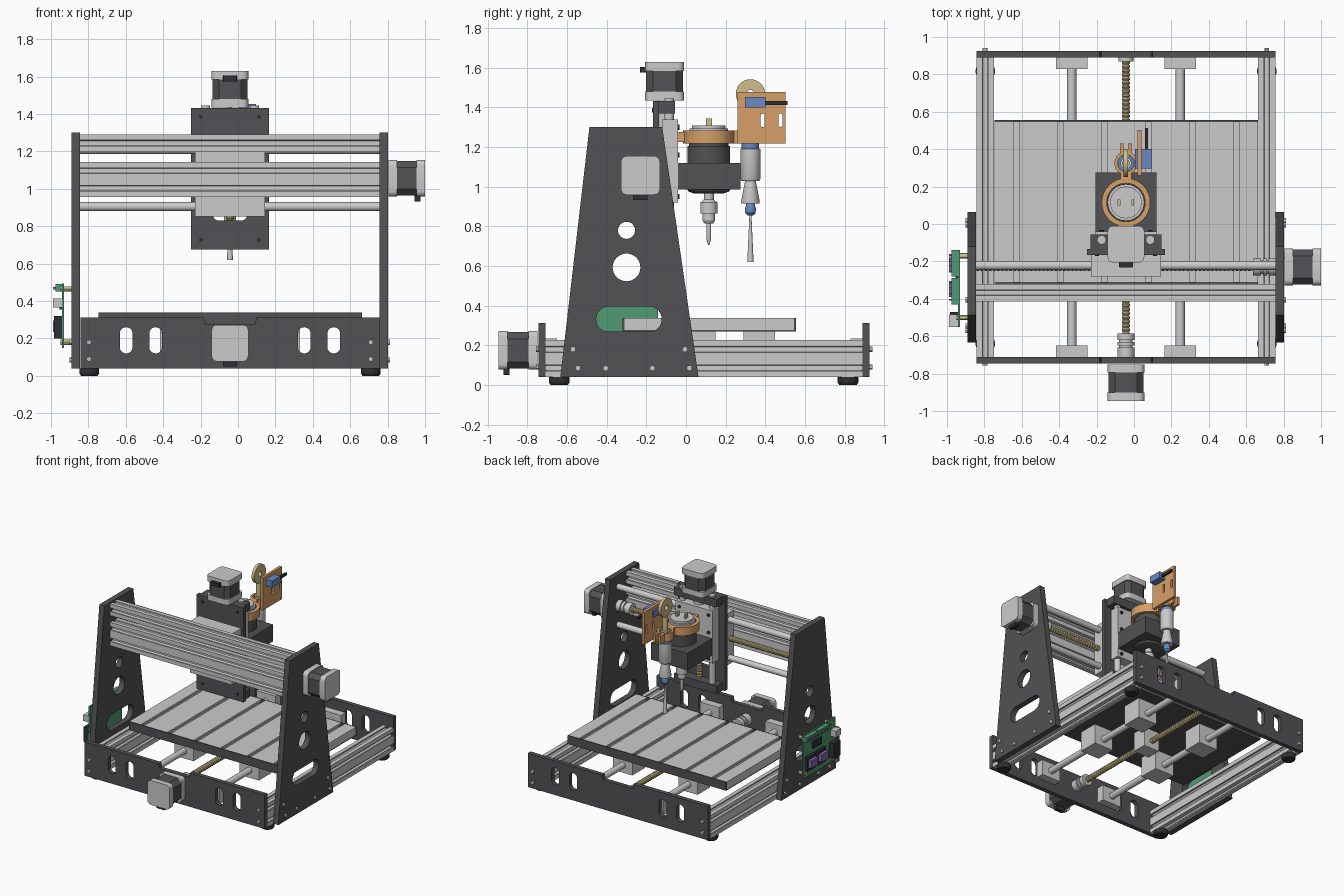
import bpy, bmesh, math

if "Cube" in bpy.data.objects:
    bpy.data.objects.remove(bpy.data.objects["Cube"])

CX = -0.043   # machine centre line in x


def mat(name, r, g, b):
    m = bpy.data.materials.new(name)
    m.diffuse_color = (r, g, b, 1)
    m.use_nodes = True
    m.node_tree.nodes["Principled BSDF"].inputs["Base Color"].default_value = m.diffuse_color
    return m


DARK = mat("dark_panel", .085, .085, .09)
BLACK = mat("black_plastic", .03, .03, .035)
ORANGE = mat("orange_plastic", .68, .35, .14)
GREEN = mat("board_green", .08, .33, .17)
BRASS = mat("brass", .62, .52, .25)
BLUE = mat("blue_plastic", .14, .25, .55)
PURPLE = mat("purple_plastic", .25, .13, .45)


# In-plane coordinates (u, v) and position w along an axis -> world
def world(axis, u, v, w):
    return {'x': (w, u, v), 'y': (u, w, v), 'z': (u, v, w)}[axis]


def finish(name, bm, m):
    bmesh.ops.recalc_face_normals(bm, faces=bm.faces)
    me = bpy.data.meshes.new(name)
    bm.to_mesh(me)
    if m:
        me.materials.append(m)
    ob = bpy.data.objects.new(name, me)
    bpy.context.collection.objects.link(ob)
    return ob


def box(name, x0, x1, y0, y1, z0, z1, m=None):
    return prism(name, [[(x0, y0), (x1, y0), (x1, y1), (x0, y1)]], 'z', z0, z1, m)


# Outline with holes, extruded from a to b along an axis
def prism(name, loops, axis, a, b, m=None):
    cu = bpy.data.curves.new(name + "_outline", 'CURVE')
    cu.dimensions, cu.fill_mode, cu.extrude = '2D', 'BOTH', abs(b - a) / 2
    for loop in loops:
        s = cu.splines.new('POLY')
        s.points.add(len(loop) - 1)
        for p, (u, v) in zip(s.points, loop):
            p.co = (u, v, 0, 1)
        s.use_cyclic_u = True
    tmp = bpy.data.objects.new(name + "_outline", cu)
    bpy.context.collection.objects.link(tmp)
    dg = bpy.context.evaluated_depsgraph_get()
    me = bpy.data.meshes.new_from_object(tmp.evaluated_get(dg))
    bm = bmesh.new()
    bm.from_mesh(me)
    bpy.data.objects.remove(tmp)
    bpy.data.meshes.remove(me)
    bmesh.ops.remove_doubles(bm, verts=bm.verts, dist=1e-5)
    for v in bm.verts:
        v.co = world(axis, v.co.x, v.co.y, v.co.z + (a + b) / 2)
    return finish(name, bm, m)


# Turned part: pts are (position along axis, radius)
def lathe(name, axis, c, pts, m=None, n=32):
    bm = bmesh.new()
    rings = [[bm.verts.new(world(axis, c[0] + r * math.cos(2 * math.pi * i / n),
                                 c[1] + r * math.sin(2 * math.pi * i / n), w)) for i in range(n)]
             for w, r in pts]
    for p, q in zip(rings, rings[1:]):
        for i in range(n):
            bm.faces.new((p[i], p[(i + 1) % n], q[(i + 1) % n], q[i]))
    bm.faces.new(rings[0])
    bm.faces.new(rings[-1])
    return finish(name, bm, m)


def cyl(name, axis, c, a, b, r, m=None, n=32):
    return lathe(name, axis, c, [(a, r), (b, r)], m, n)


def screw(name, axis, c, a, b, r=.022, pitch=.022):
    k = int((b - a) / pitch)
    pts = [(a + pitch * (i + f), r * s) for i in range(k) for f, s in ((0, .78), (.3, 1), (.6, 1), (.9, .78))]
    return lathe(name, axis, c, pts, BRASS, 14)


def rrect(u, v, hu, hv, r, seg=5):
    return [(u + su * (hu - r) + r * math.cos(t), v + sv * (hv - r) + r * math.sin(t))
            for q, (su, sv) in enumerate(((1, 1), (-1, 1), (-1, -1), (1, -1)))
            for t in [math.pi / 2 * (q + i / seg) for i in range(seg + 1)]]


def circle(u, v, r, n=32):
    return [(u + r * math.cos(2 * math.pi * i / n), v + r * math.sin(2 * math.pi * i / n)) for i in range(n)]


# Slotted aluminium profile, nu x nv cells
def t_slot(name, axis, u, v, nu, nv, a, b):
    c = .0935
    slot = [(-.015, 0), (-.015, .01), (-.027, .01), (-.012, .03), (.012, .03), (.027, .01), (.015, .01), (.015, 0)]
    hu, hv, pts = nu * c / 2, nv * c / 2, []
    for k, (length, depth, cells) in enumerate(((hu, hv, nu), (hv, hu, nv)) * 2):
        co, si = ((1, 0), (0, 1), (-1, 0), (0, -1))[k]
        edge = [(-length, 0)] + [(-length + c * (i + .5) + s, d) for i in range(cells) for s, d in slot]
        pts += [(u + t * co - (d - depth) * si, v + t * si + (d - depth) * co) for t, d in edge]
    return prism(name, [pts], axis, a, b)


def motor(name, axis, c, face, s):
    u, v = c
    h = .098
    prism(name + "_front_cap", [rrect(u, v, h, h, .03)], axis, face, face + s * .045)
    prism(name + "_core", [rrect(u, v, h - .005, h - .005, .035, 1)], axis, face + s * .045, face + s * .15, DARK)
    prism(name + "_rear_cap", [rrect(u, v, h, h, .03)], axis, face + s * .15, face + s * .195)
    prism(name + "_connector", [rrect(u, v - h - .008, .037, .018, .003, 1)], axis, face + s * .14, face + s * .17, BLACK)


# Base frame: side rails, end plates, feet
for side, x in (("left", -.795), ("right", .71)):
    t_slot(side + "_base_rail", 'y', x, .1325, 1, 2, -.71, .89)
    for end, y in (("front", -.64), ("back", .817)):
        lathe(f"{side}_{end}_foot", 'z', (x, y), [(0, .044), (.012, .052), (.04, .052)], BLACK)
outline = [(-.842, .04), (.757, .04), (.757, .312), (.10, .312), (.09, .275), (-.175, .275), (-.185, .312), (-.842, .312)]
slots = [rrect(CX + d, .19, .034, .07, .033) for d in (-.555, -.397, .397, .555)]
for end, a, b, head in (("front", -.745, -.71, -.757), ("back", .89, .925, .94)):
    prism(end + "_plate", [outline] + slots, 'y', a, b, DARK)
    for x in (-.797, .71):
        for z in (.09, .18):
            cyl(end + "_plate_bolt", 'y', (x, z), head, a if end == "front" else b, .013, None, 12)

# Gantry side plates
side_loops = [[(-.634, .04), (.063, .04), (-.12, 1.302), (-.487, 1.302)],
              circle(-.30, .78, .043), circle(-.30, .593, .07), rrect(-.288, .332, .165, .063, .062, 8)]
for side, a, b, s in (("left", -.89, -.845, -1), ("right", .757, .802, 1)):
    prism(side + "_gantry_plate", side_loops, 'x', a, b, DARK)
    face = a if s < 0 else b
    for y, z in ((-.57, .18), (-.005, .18), (-.545, .085), (-.405, .085), (-.17, .085), (.017, .085)):
        cyl(side + "_plate_screw", 'x', (y, z), face, face + s * .01, .014, None, 12)

# Y axis: rods, end supports, bearings, drive
for x in (CX - .29, CX + .29):
    cyl("bed_rod", 'y', (x, .17), -.71, .89, .025)
    for y0, y1 in ((-.71, -.65), (.83, .89)):
        box("bed_rod_support", x - .085, x + .085, y0, y1, .11, .235)
    for y in (-.13, .37):
        box("bed_bearing_block", x - .085, x + .085, y - .08, y + .08, .11, .27)
screw("bed_lead_screw", 'y', (CX, .175), -.62, .89)
box("bed_nut_block", CX - .07, CX + .07, .03, .15, .115, .27)
cyl("bed_screw_end_bearing", 'y', (CX, .175), .87, .89, .04)
lathe("bed_coupling", 'y', (CX, .175), [(-.71, .045), (-.66, .045), (-.66, .036), (-.65, .036), (-.65, .045), (-.63, .045),
                                         (-.63, .036), (-.62, .036), (-.62, .045), (-.585, .045)])
motor("bed_motor", 'y', (CX, .175), -.75, -1)

# Work bed with T grooves
top = [(-.745, .278), (-.745, .338)]
for i in range(6):
    g = -.627 + .235 * i
    top += [(g + dx, z) for dx, z in ((-.016, .338), (-.016, .322), (-.03, .322), (-.03, .3),
                                      (.03, .3), (.03, .322), (.016, .322), (.016, .338))]
prism("work_bed", [top + [(.663, .338), (.663, .278)]], 'y', -.31, .545)
box("bed_base_plate", -.745, .663, -.31, .545, .27, .278, DARK)
for y in (-.32, .545):
    box("bed_end_strip", -.745, .663, y, y + .01, .27, .338, DARK)

# X axis: beams, rods, drive, carriage
t_slot("upper_beam", 'x', -.368, 1.245, 1, 1, -.845, .757)
t_slot("lower_beam", 'x', -.368, 1.05, 1, 2, -.845, .757)
for z in (.905, 1.21):
    cyl("gantry_rod", 'x', (-.222, z), -.845, .757, .024)
screw("gantry_lead_screw", 'x', (-.23, 1.057), -.845, .68)
lathe("gantry_coupling", 'x', (-.23, 1.057), [(.635, .045), (.68, .045), (.68, .036), (.69, .036), (.69, .045), (.71, .045),
                                               (.71, .036), (.72, .036), (.72, .045), (.757, .045)])
motor("gantry_motor", 'x', (-.23, 1.057), .805, 1)
box("gantry_carriage", CX - .188, CX + .188, -.28, -.166, .853, 1.265)

# Z axis: frame, rods, drive, slide plate
prism("z_back_plate", [[(CX - .208, .675), (CX + .208, .675), (CX + .208, 1.433), (CX - .208, 1.433)],
                       rrect(CX, .90, .09, .07, .03)], 'y', -.166, -.135, DARK)
for x in (CX - .155, CX + .155):
    for z in (.727, 1.385):
        cyl("z_plate_bolt", 'y', (x, z), -.172, -.16, .011, BLACK, 12)
for nm, z0, z1 in (("top", 1.37, 1.433), ("bottom", .675, .74)):
    box(f"z_{nm}_block", CX - .19, CX + .19, -.135, -.055, z0, z1, DARK)
for x in (CX - .13, CX + .13):
    cyl("z_rod", 'z', (x, -.085), .70, 1.40, .024)
    cyl("z_rod_cap", 'z', (x, -.085), 1.43, 1.445, .024)
screw("z_lead_screw", 'z', (CX, -.108), .68, 1.35)
cyl("z_coupling", 'z', (CX, -.108), 1.26, 1.40, .042)
motor("z_motor", 'z', (CX, -.108), 1.435, 1)
box("z_slide_plate", CX - .165, CX + .165, -.12, -.04, .92, 1.34)
for x in (CX - .13, CX + .13):
    for z in (.95, 1.16, 1.30):
        cyl("slide_plate_screw", 'y', (x, z), -.04, -.032, .013, BLACK, 12)

# Spindle with clamp, chuck and bit
S = (CX, .115)
prism("spindle_clamp", [[(CX - .162, -.04), (CX + .162, -.04), (CX + .162, .275), (CX - .162, .275)],
                        circle(*S, .108)], 'z', .985, 1.12, DARK)
lathe("spindle_body", 'z', S, [(.965, .07), (.975, .1), (.985, .108), (1.205, .108), (1.205, .1), (1.28, .1)], DARK)
lathe("spindle_cap", 'z', S, [(1.27, .098), (1.295, .098), (1.295, .085), (1.31, .085)])
for d in (-.037, .037):
    box("spindle_terminal", S[0] + d - .007, S[0] + d + .007, .1, .13, 1.30, 1.345, BRASS)
lathe("spindle_chuck", 'z', S, [(.815, .022), (.83, .032), (.865, .032), (.865, .043), (.92, .043), (.935, .025), (.97, .025)])
lathe("spindle_bit", 'z', S, [(.705, .002), (.735, .012), (.82, .012)])

# Orange bracket: two rings, neck, servo plate
T = (CX, .325)
prism("spindle_ring", [circle(*S, .13), circle(*S, .103)], 'z', 1.217, 1.283, ORANGE)
prism("tool_ring", [circle(*T, .062), circle(*T, .045)], 'z', 1.217, 1.283, ORANGE)
box("ring_neck", CX - .03, CX + .03, .235, .275, 1.217, 1.283, ORANGE)
for x in (CX - .032, CX + .012):
    box("tool_ring_lug", x, x + .02, .375, .43, 1.217, 1.283, ORANGE)
box("ring_rear_lug", CX - .04, CX + .04, -.04, .01, 1.225, 1.275, ORANGE)
prism("servo_plate", [[(.26, 1.217), (.503, 1.217), (.503, 1.478), (.26, 1.478)],
                      rrect(.387, 1.335, .01, .034, .009), rrect(.477, 1.335, .01, .034, .009)], 'x', .018, .04, ORANGE)

# Servo and arm
box("servo", .005, .095, .297, .402, 1.40, 1.453, BLUE)
box("servo_arm", .06, .076, .39, .512, 1.413, 1.433, BLACK)

# Auxiliary tool with pulley wheel
prism("pulley_wheel", [circle(.325, 1.468, .074), circle(.325, 1.468, .02)], 'x', CX - .012, CX + .012, BRASS)
cyl("tool_brass_top", 'z', T, 1.27, 1.40, .02, BRASS)
lathe("tool_body", 'z', T, [(1.03, .045), (1.04, .05), (1.19, .05), (1.20, .03), (1.29, .03)])
cyl("tool_collar", 'z', T, 1.17, 1.217, .044, BLUE)
lathe("tool_flared_grip", 'z', T, [(.915, .045), (.925, .047), (1.03, .027)])
lathe("tool_nozzle", 'z', T, [(.855, .015), (.868, .026), (.89, .028), (.915, .02)], BLUE)
lathe("tool_tip", 'z', T, [(.62, .016), (.86, .005)], None, 20)

# Controller board on the left plate
box("controller_board", -.942, -.93, -.55, -.14, .15, .495, GREEN)
for y in (-.17, -.50):
    for z in (.18, .465):
        cyl("board_standoff", 'x', (y, z), -.95, -.89, .014, BRASS, 12)
for y0 in (-.28, -.43):
    box("terminal_block", -.975, -.94, y0, y0 + .14, .45, .49, GREEN)
    for i in range(4):
        box("terminal_pin", -.99, -.975, y0 + .02 + .03 * i, y0 + .03 + .03 * i, .462, .474, PURPLE)
for y0 in (-.26, -.39):
    box("driver_module", -.99, -.94, y0, y0 + .085, .235, .295, PURPLE)
    box("driver_socket", -.965, -.94, y0 - .01, y0 + .095, .205, .32, BLACK)
box("usb_port", -.99, -.94, -.55, -.485, .365, .415)
box("power_jack", -.985, -.94, -.55, -.47, .20, .32, BLACK)
box("board_chip", -.955, -.94, -.36, -.25, .355, .41, BLACK)

# Smooth turned surfaces, keep edges sharp
bpy.ops.object.select_all(action='SELECT')
bpy.context.view_layer.objects.active = bpy.data.objects["work_bed"]
bpy.ops.object.shade_smooth_by_angle(angle=math.radians(30))
